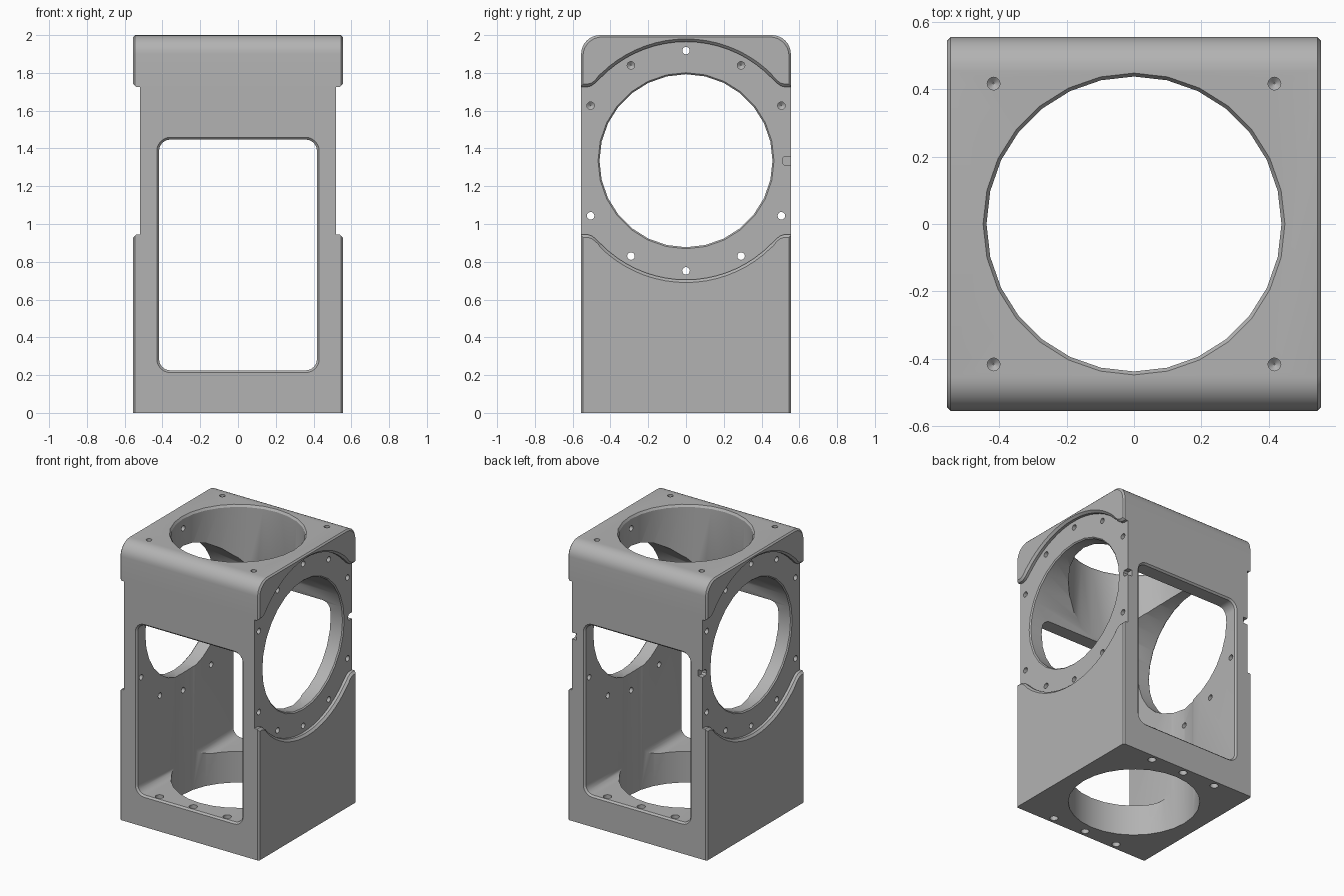
import bpy, bmesh, math
from math import cos, sin, pi

if "Cube" in bpy.data.objects:
    bpy.data.objects.remove(bpy.data.objects["Cube"])

HALF = 0.555      # half width and depth of the housing
TOP = 2.0
BORE_Z = 1.335    # height of the side bore axis
FACE = 0.52       # x of the recessed flange faces

grey = bpy.data.materials.new("cast grey")
grey.use_nodes = True
colour = (0.45, 0.45, 0.45, 1)
grey.diffuse_color = colour
grey.node_tree.nodes["Principled BSDF"].inputs["Base Color"].default_value = colour


def loft(name, axis, sections):
    """Solid through (position, 2D profile) sections along an axis."""
    place = {"x": lambda p, a, b: (p, a, b),
             "y": lambda p, a, b: (a, p, b),
             "z": lambda p, a, b: (a, b, p)}[axis]
    bm = bmesh.new()
    rings = [[bm.verts.new(place(p, a, b)) for a, b in prof] for p, prof in sections]
    n = len(rings[0])
    for r, s in zip(rings, rings[1:]):
        for i in range(n):
            j = (i + 1) % n
            bm.faces.new((r[i], r[j], s[j], s[i]))
    bm.faces.new(rings[0])
    bm.faces.new(rings[-1])
    bmesh.ops.recalc_face_normals(bm, faces=bm.faces)
    mesh = bpy.data.meshes.new(name)
    bm.to_mesh(mesh)
    bm.free()
    mesh.materials.append(grey)
    obj = bpy.data.objects.new(name, mesh)
    bpy.context.collection.objects.link(obj)
    return obj


def circle(r, a=0, b=0, n=28):
    return [(a + r * cos(2 * pi * i / n), b + r * sin(2 * pi * i / n)) for i in range(n)]


def rounded_rect(w, low, high, r, steps=6):
    pts = []
    for k, (sx, z) in enumerate([(1, high - r), (-1, high - r), (-1, low + r), (1, low + r)]):
        for i in range(steps + 1):
            t = pi / 2 * (k + i / steps)
            pts.append((sx * (w - r) + r * cos(t), z + r * sin(t)))
    return pts


def body_profile(inset):
    h, r = HALF - inset, 0.1
    pts = [(-h, 0), (h, 0)]
    for k, side in enumerate((1, -1)):
        for i in range(9):
            t = pi / 2 * (k + i / 8)
            pts.append((side * (h - r) + r * cos(t), TOP - inset - r + r * sin(t)))
    return pts


def recess_profile(grow):
    """Disc outline that flares out to the front and back edges."""
    r = 0.63 + grow
    limit = math.asin(0.45 / r)
    arc = [(r * sin(t), r * cos(t)) for t in (limit * (i / 9 - 1) for i in range(19))]
    flare = [(0.48, 0.412 + grow), (0.5, 0.397 + grow), (0.52, 0.391 + grow), (0.6, 0.391 + grow)]
    upper = [(-a, b) for a, b in reversed(flare)] + arc + flare
    return [(a, BORE_Z + b) for a, b in upper] + [(a, BORE_Z - b) for a, b in reversed(upper)]


# Main block with rounded top edges and softened side edges
housing = loft("housing", "x", [(-HALF, body_profile(0.01)), (-HALF + 0.01, body_profile(0)),
                                (HALF - 0.01, body_profile(0)), (HALF, body_profile(0.01))])
cutters = []


def cut(name, axis, sections):
    cutters.append(loft(name, axis, sections))


# Window running front to back, chamfered at both mouths
def window(g):
    return rounded_rect(0.418 + g, 0.225 - g, 1.447 + g, 0.06 + g)


cut("window_cutter", "y", [(-0.565, window(0.022)), (-0.543, window(0)),
                           (0.543, window(0)), (0.565, window(0.022))])

# Vertical bore, chamfered at the top
cut("vertical_bore_cutter", "z", [(-0.1, circle(0.438)), (1.985, circle(0.438)),
                                  (2.01, circle(0.455))])

# Flange recesses, side bore and cable notches
for s in (1, -1):
    cut("recess_cutter", "x", [(s * FACE, recess_profile(0)), (s * 0.54, recess_profile(0)),
                               (s * 0.57, recess_profile(0.03))])
    cut("notch_cutter", "x", [(s * 0.485, [(a + 0.51, b) for a, b in
                               [(0, 1.325), (0.01, 1.312), (0.1, 1.312), (0.1, 1.358), (0.01, 1.358), (0, 1.345)]]),
                              (s * 0.6, [(a + 0.51, b) for a, b in
                               [(0, 1.325), (0.01, 1.312), (0.1, 1.312), (0.1, 1.358), (0.01, 1.358), (0, 1.345)]])])


def bore(r):
    return circle(r, 0, BORE_Z)


cut("side_bore_cutter", "x", [(-0.6, bore(0.466)), (-FACE, bore(0.466)), (-0.512, bore(0.458)),
                              (0.512, bore(0.458)), (FACE, bore(0.466)), (0.6, bore(0.466))])

# Flange bolt holes, with pointed blind ends
for s in (1, -1):
    for k in range(12):
        if k % 6 == 0:
            continue
        a, b = 0.583 * cos(k * pi / 6), BORE_Z + 0.583 * sin(k * pi / 6)
        cut("bolt_hole_cutter", "x", [(s * 0.375, circle(0.002, a, b, 16)),
                                      (s * 0.39, circle(0.02, a, b, 16)),
                                      (s * 0.6, circle(0.02, a, b, 16))])

# Blind screw holes in the top
for sx in (1, -1):
    for sy in (1, -1):
        a, b = sx * 0.417, sy * 0.417
        cut("top_hole_cutter", "z", [(1.86, circle(0.002, a, b, 16)),
                                     (1.875, circle(0.019, a, b, 16)),
                                     (2.1, circle(0.019, a, b, 16))])

# Mounting holes through the floor
for x in (-0.27, 0, 0.27):
    for y in (-0.508, 0.508):
        cut("floor_hole_cutter", "z", [(-0.1, circle(0.028, x, y, 16)), (0.4, circle(0.028, x, y, 16))])

# Apply every cut, then discard the cutters
bpy.context.view_layer.objects.active = housing
housing.select_set(True)
for c in cutters:
    c.hide_render = True
    mod = housing.modifiers.new("cut", "BOOLEAN")
    mod.operation = "DIFFERENCE"
    mod.solver = "EXACT"
    mod.object = c
    bpy.ops.object.modifier_apply(modifier=mod.name)
for c in cutters:
    bpy.data.objects.remove(c)
bpy.ops.object.shade_smooth_by_angle(angle=math.radians(30))
